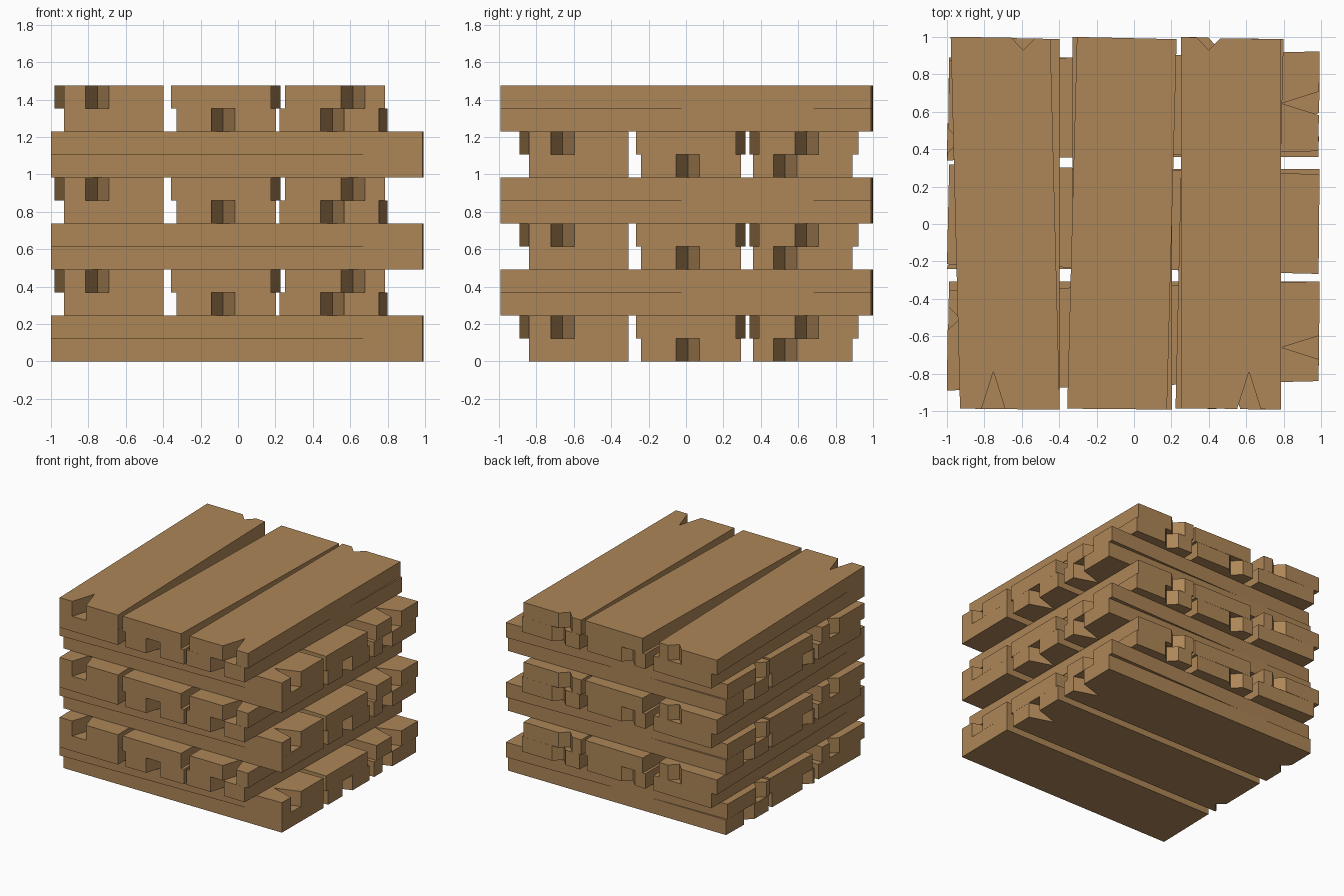
import bpy, bmesh

if "Cube" in bpy.data.objects:
    bpy.data.objects.remove(bpy.data.objects["Cube"])

wood = bpy.data.materials.new("brown_wood")
wood.diffuse_color = (0.418, 0.238, 0.095, 1)
wood.use_nodes = True
wood.node_tree.nodes["Principled BSDF"].inputs["Base Color"].default_value = wood.diffuse_color

T = 1.475 / 12      # thickness of one layer
W = 0.533           # plank width
H = 0.063           # half width of a split

# One plank: left edge at the near and far end, then the split (centre, depth) at each end.
# Near end is v = -1, far end is v = +1; u runs across.
Y_LOWER = [(-0.93, -0.93, None, None),
           (-0.33, -0.33, (-0.08, 0.2), (-0.17, 0.07)),
           (0.222, 0.267, (0.505, 0.2), (0.46, 0.07))]
Y_UPPER = [(-0.93, -0.98, (-0.752, 0.2), (-0.593, 0.07)),
           (-0.357, -0.305, None, None),
           (0.252, 0.252, (0.615, 0.2), (0.40, 0.07))]
X_LOWER = [(-0.84, -0.84, None, None),
           (-0.24, -0.24, (0.01, 0.2), (-0.16, 0.07)),
           (0.358, 0.358, (0.53, 0.2), (0.60, 0.07))]
X_UPPER = [(-0.84, -0.89, (-0.66, 0.2), (-0.505, 0.07)),
           (-0.267, -0.215, None, None),
           (0.39, 0.34, (0.645, 0.2), (0.445, 0.07))]


def plank(name, spec, z, along_x):
    near, far, split_near, split_far = spec
    pts = [(near, -0.987)]
    if split_near:
        c, d = split_near
        pts += [(c - H, -0.988), (c, -0.99 + d), (c + H, -0.99)]
    pts += [(near + W, -0.992), (far + W, 0.988)]
    if split_far:
        c, d = split_far
        pts += [(c + H, 0.993), (c, 1 - d), (c - H, 0.997)]
    pts.append((far, 1.0))
    # Planks along x are the same outline turned a quarter turn
    if along_x:
        pts = [(-v, u) for u, v in pts]
    bm = bmesh.new()
    face = bm.faces.new([bm.verts.new((x, y, z)) for x, y in pts])
    top = bmesh.ops.extrude_face_region(bm, geom=[face])
    bmesh.ops.translate(bm, vec=(0, 0, T),
                        verts=[g for g in top["geom"] if isinstance(g, bmesh.types.BMVert)])
    bmesh.ops.recalc_face_normals(bm, faces=bm.faces)
    me = bpy.data.meshes.new(name)
    bm.to_mesh(me)
    bm.free()
    me.materials.append(wood)
    bpy.context.collection.objects.link(bpy.data.objects.new(name, me))


# Three identical crates of four layers, two across and two deep
for tier in range(3):
    for layer, specs in enumerate((X_LOWER, X_UPPER, Y_LOWER, Y_UPPER)):
        for i, spec in enumerate(specs):
            plank(f"plank_{tier + 1}_{layer + 1}_{i + 1}", spec,
                  (tier * 4 + layer) * T, layer < 2)
